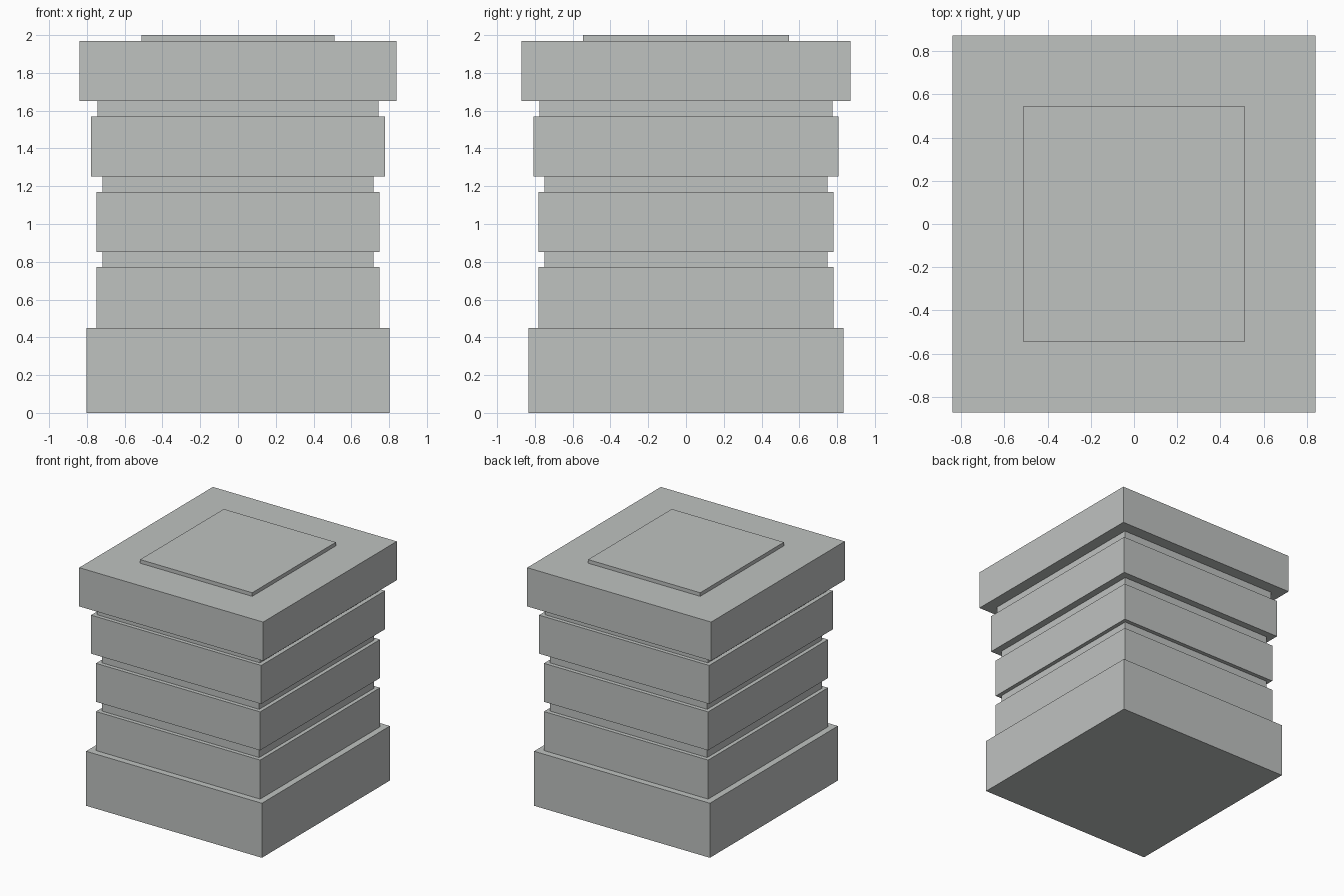
import bpy

if "Cube" in bpy.data.objects:
    bpy.data.objects.remove(bpy.data.objects["Cube"])

stone = bpy.data.materials.new("pale_grey_stone")
stone.diffuse_color = (0.52, 0.54, 0.53, 1.0)
stone.use_nodes = True
stone.node_tree.nodes["Principled BSDF"].inputs["Base Color"].default_value = stone.diffuse_color


def block(name, half_x, half_y, bottom, top):
    """Add one rectangular course of the pillar."""
    bpy.ops.mesh.primitive_cube_add(size=1, location=(0, 0, (bottom + top) / 2))
    obj = bpy.context.object
    obj.name = name
    obj.scale = (2 * half_x, 2 * half_y, top - bottom)
    bpy.ops.object.transform_apply(location=False, rotation=False, scale=True)
    obj.data.materials.append(stone)


# Courses from the ground up: name, half width, half depth, top height
courses = [
    ("base", 0.803, 0.835, 0.45),
    ("lower_block", 0.75, 0.782, 0.772),
    ("lower_joint", 0.718, 0.749, 0.852),
    ("middle_block", 0.75, 0.782, 1.17),
    ("middle_joint", 0.718, 0.749, 1.252),
    ("upper_block", 0.777, 0.807, 1.57),
    ("upper_joint", 0.743, 0.775, 1.65),
    ("cap", 0.84, 0.872, 1.97),
    ("top_plate", 0.512, 0.546, 2.0),
]

height = 0.0
for name, half_x, half_y, top in courses:
    block(name, half_x, half_y, height, top)
    height = top
